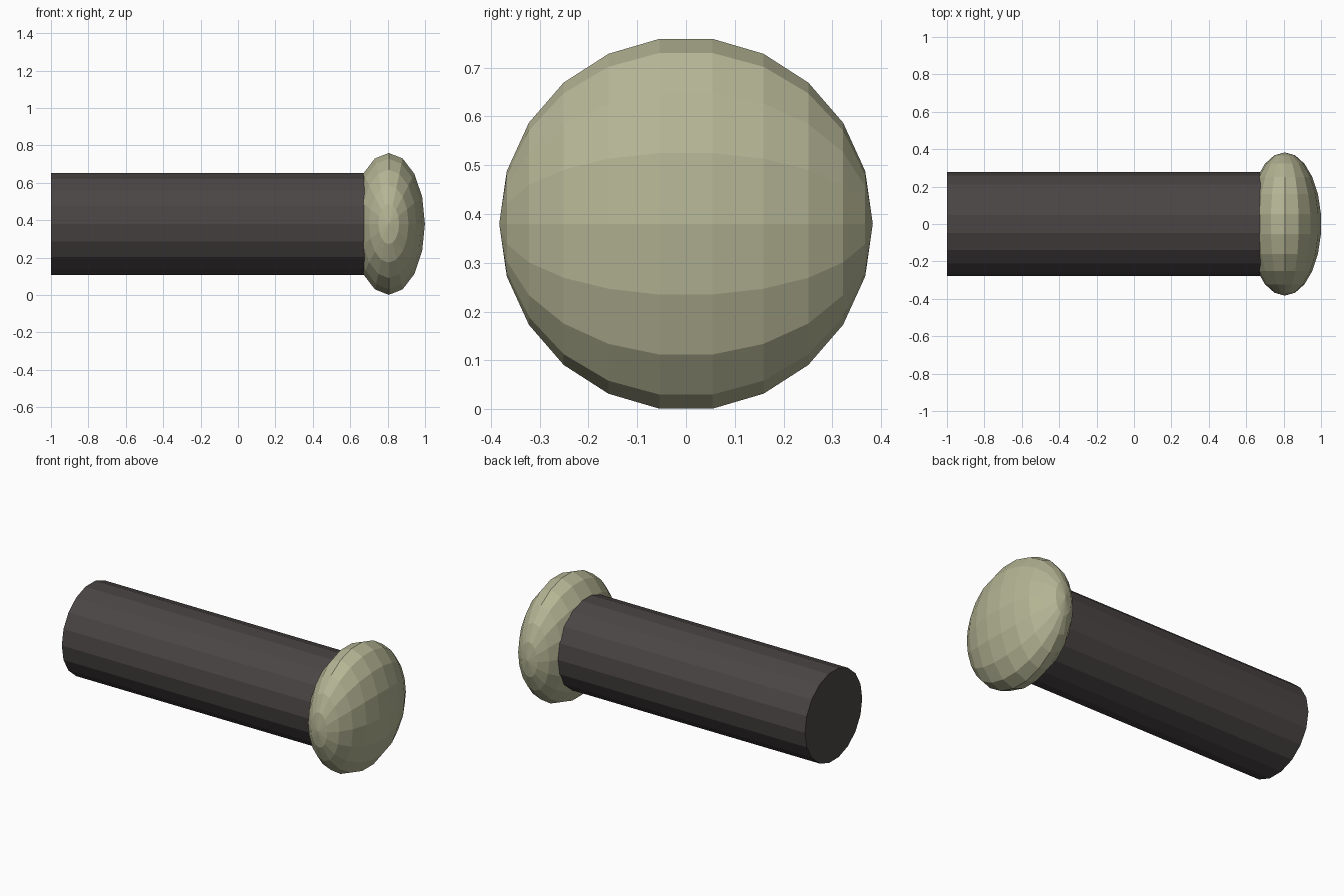
import bpy
from math import radians

if "Cube" in bpy.data.objects:
    bpy.data.objects.remove(bpy.data.objects["Cube"], do_unlink=True)


def make_material(name, rgb):
    mat = bpy.data.materials.new(name)
    mat.use_nodes = True
    mat.diffuse_color = (*rgb, 1)
    mat.node_tree.nodes["Principled BSDF"].inputs["Base Color"].default_value = (*rgb, 1)
    return mat


def finish(name, mat, scale=(1, 1, 1)):
    """Name the active object, bake its transform and colour it."""
    obj = bpy.context.object
    obj.name = obj.data.name = name
    obj.scale = scale
    bpy.ops.object.transform_apply(location=False, rotation=True, scale=True)
    obj.data.materials.append(mat)
    bpy.ops.object.shade_flat()
    return obj


charcoal = make_material("charcoal", (0.07, 0.06, 0.06))
olive = make_material("pale olive", (0.46, 0.46, 0.30))

HEAD_RADIUS = 0.383
AXIS_Z = 0.38
HEAD_X = 0.806
SHAFT_END = 0.75

# Shaft: 18-sided cylinder lying along x, with vertices on its y extremes
bpy.ops.mesh.primitive_cylinder_add(
    vertices=18, radius=0.277, depth=1 + SHAFT_END,
    location=((SHAFT_END - 1) / 2, 0, AXIS_Z), rotation=(0, radians(90), 0))
finish("shaft", charcoal)

# Head: faceted sphere with its poles along y, flattened along the shaft
bpy.ops.mesh.primitive_uv_sphere_add(
    segments=16, ring_count=11, radius=HEAD_RADIUS,
    location=(HEAD_X, 0, AXIS_Z), rotation=(radians(90), 0, 0))
bpy.ops.object.transform_apply(location=False, rotation=True, scale=False)
finish("rounded_head", olive, (0.51, 1, 1))
